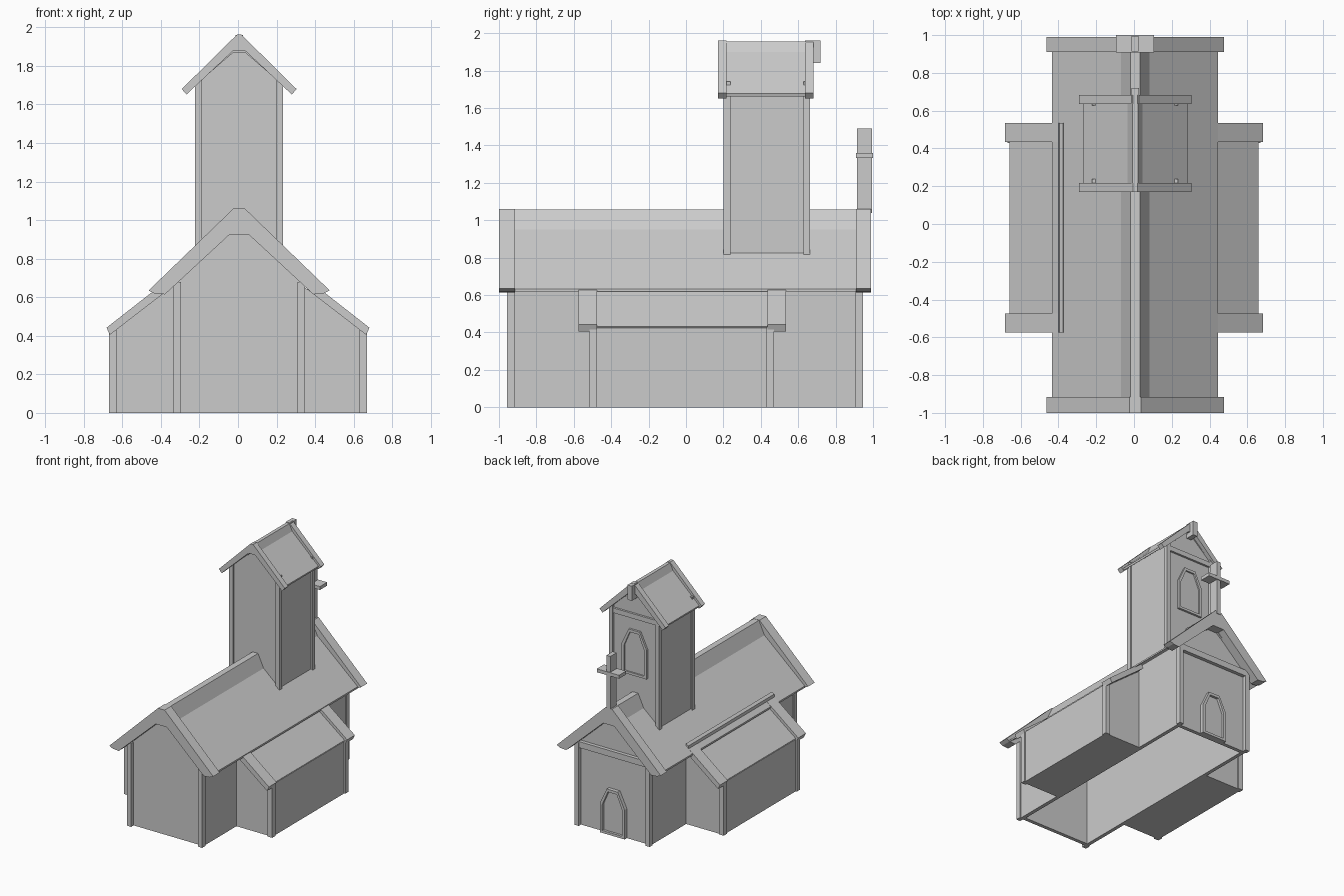
import bpy, bmesh

if "Cube" in bpy.data.objects:
    bpy.data.objects.remove(bpy.data.objects["Cube"])

CX = 0.006  # slight sideways offset of nave and tower


def prism(name, pts, y0, y1, open_bottom=False):
    """Extrude an (x, z) outline along y."""
    bm = bmesh.new()
    a = [bm.verts.new((x, y0, z)) for x, z in pts]
    b = [bm.verts.new((x, y1, z)) for x, z in pts]
    bm.faces.new(a)
    bm.faces.new(b[::-1])
    n = len(pts)
    for i in range(n):
        j = (i + 1) % n
        bm.faces.new((a[i], b[i], b[j], a[j]))
    bmesh.ops.recalc_face_normals(bm, faces=bm.faces)
    if open_bottom:
        low = [f for f in bm.faces if all(v.co.z < 1e-5 for v in f.verts)]
        bmesh.ops.delete(bm, geom=low, context='FACES')
    me = bpy.data.meshes.new(name)
    bm.to_mesh(me)
    bm.free()
    ob = bpy.data.objects.new(name, me)
    bpy.context.collection.objects.link(ob)
    return ob


def box(name, x0, x1, y0, y1, z0, z1):
    return prism(name, [(x0, z0), (x1, z0), (x1, z1), (x0, z1)], y0, y1)


def sym(half):
    """Complete a right-hand half outline by mirroring it about CX."""
    return [(CX + x, z) for x, z in half] + [(CX - x, z) for x, z in half[::-1]]


def flip(pts, s):
    return [(s * x, z) for x, z in pts]


def arch(name, z, y0, y1, y_panel):
    """Six-sided arched opening: raised frame around a recessed panel."""
    outer = [(.112, z), (.112, z + .24), (.05, z + .37)]
    inner = [(.09, z + .02), (.09, z + .232), (.04, z + .348)]
    prism(name + "_panel", sym(inner), y0, y_panel)
    o, i = sym(outer), sym(inner)
    for k in range(6):
        j = (k + 1) % 6
        prism(name + "_frame", [o[k], o[j], i[j], i[k]], y0, y1)


# Nave: hollow gabled body, open underneath
nave = prism("nave_walls", sym([(.05, .925), (.33, .695), (.33, 0)]), -.925, .915, True)
solid = nave.modifiers.new("thickness", 'SOLIDIFY')
solid.thickness = .03
solid.offset = -1
solid.use_even_offset = True

# Nave corner posts
for s in (-1, 1):
    x = sorted((CX + s * .303, CX + s * .34))
    for y0, y1 in ((-.957, -.917), (.907, .946)):
        box("nave_corner_post", *x, y0, y1, 0, .68)

# Nave roof with raised ridge, and thick gable trims
prism("nave_roof", sym([(.025, 1.058), (.075, .95), (.44, .632), (.44, .618), (.04, .925)]), -.93, .93)
nave_trim = [(.03, 1.06), (.47, .635), (.44, .62), (.385, .615), (.05, .925)]
prism("nave_front_gable_trim", sym(nave_trim), -1, -.915)
prism("nave_back_gable_trim", sym(nave_trim), .91, .99)
box("nave_gable_beam", CX - .34, CX + .34, .91, .944, .64, .69)

# Doorway at the back
arch("door", 0, .91, .945, .925)

# Side aisles with lean-to roofs
for s in (-1, 1):
    prism("aisle_walls", flip([(.32, 0), (.66, 0), (.66, .425), (.32, .67)], s), -.5, .46)
    prism("aisle_roof", flip([(.66, .432), (.36, .662), (.36, .635), (.65, .415)], s), -.5, .46)
    trim = flip([(.682, .442), (.375, .682), (.36, .64), (.665, .405)], s)
    prism("aisle_front_trim", trim, -.575, -.475)
    prism("aisle_back_trim", trim, .435, .535)
    x = sorted((s * .627, s * .67))
    for y0, y1 in ((-.515, -.475), (.43, .47)):
        box("aisle_corner_post", *x, y0, y1, 0, .43)
# Flashing strip where the left aisle meets the main roof
prism("aisle_flashing", [(-.4, .655), (-.395, .685), (-.375, .7), (-.37, .66)], -.575, .535)

# Tower
prism("tower_walls", sym([(.03, 1.88), (.217, 1.71), (.217, .82)]), .215, .645)
for s in (-1, 1):
    x = sorted((CX + s * .193, CX + s * .228))
    for y0, y1 in ((.2, .237), (.627, .663)):
        box("tower_corner_post", *x, y0, y1, .81, 1.742)

# Tower roof, gable trims and back gable timber
prism("tower_roof", sym([(.014, 1.957), (.04, 1.9), (.277, 1.678), (.272, 1.662), (.03, 1.87)]), .2, .65)
tower_trim = [(.012, 1.962), (.298, 1.68), (.273, 1.652), (.03, 1.88)]
prism("tower_front_gable_trim", sym(tower_trim), .17, .216)
prism("tower_back_gable_trim", sym(tower_trim), .635, .682)
box("tower_gable_beam", CX - .225, CX + .225, .64, .662, 1.665, 1.705)
box("ridge_finial", CX - .02, CX + .02, .64, .72, 1.84, 1.96)

# Tower window at the back
arch("window", 1.2, .64, .662, .65)

# Cross on the back gable
prism("cross_post", sym([(.018, 1.04), (.018, 1.49)]), .913, .995)
box("cross_bar", CX - .1, CX + .1, .908, 1.0, 1.332, 1.36)
